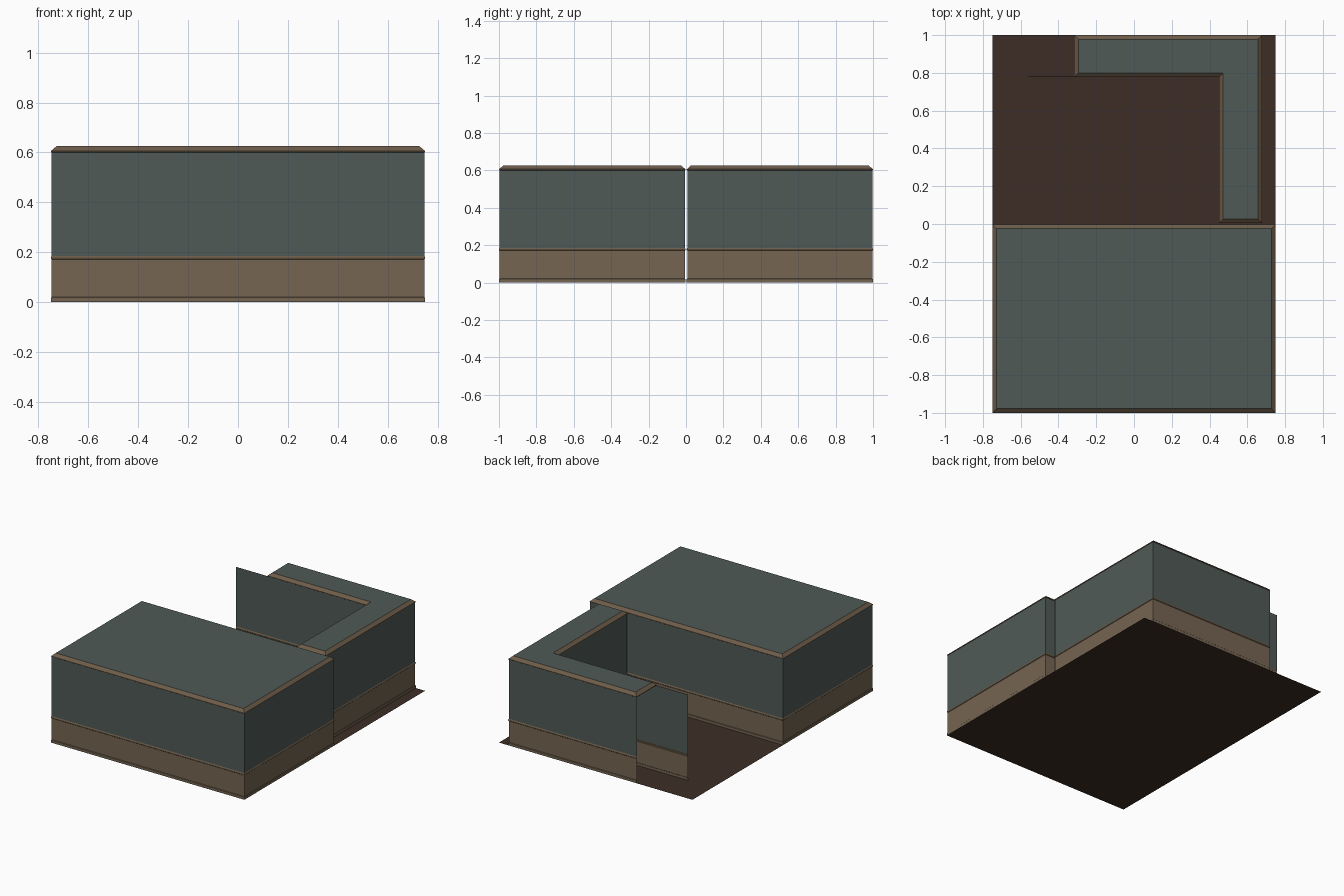
import bpy
from mathutils import Vector

if "Cube" in bpy.data.objects:
    bpy.data.objects.remove(bpy.data.objects["Cube"])


def material(name, rgb):
    m = bpy.data.materials.new(name)
    m.diffuse_color = (*rgb, 1.0)
    m.use_nodes = True
    m.node_tree.nodes["Principled BSDF"].inputs["Base Color"].default_value = m.diffuse_color
    return m


TEAL = material("teal plaster", (0.078, 0.102, 0.093))
WOOD = material("brown wainscot", (0.178, 0.13, 0.084))
TRIM = material("brown trim", (0.15, 0.105, 0.066))
FLOOR = material("dark floor", (0.047, 0.027, 0.019))
MATS = [TEAL, WOOD, TRIM, FLOOR]


def make(name, verts, faces, mats):
    mesh = bpy.data.meshes.new(name)
    mesh.from_pydata(verts, [], faces)
    for m in MATS:
        mesh.materials.append(m)
    for poly, m in zip(mesh.polygons, mats):
        poly.material_index = MATS.index(m)
    obj = bpy.data.objects.new(name, mesh)
    bpy.context.collection.objects.link(obj)
    return obj


def mitres(path, closed):
    """Outward mitre vectors of a counter-clockwise path."""
    pts = [Vector(p) for p in path]
    n = len(pts)
    count = n if closed else n - 1
    norms = []
    for i in range(count):
        d = (pts[(i + 1) % n] - pts[i]).normalized()
        norms.append(Vector((d.y, -d.x)))
    out = []
    for i in range(n):
        if not closed and i in (0, n - 1):
            out.append(norms[0] if i == 0 else norms[-1])
        else:
            out.append(norms[i - 1] + norms[i])  # right-angled corners
    return pts, out


def sweep(name, path, closed, profile, seg_mats, cap=None):
    """Sweep a profile of (outward offset, height) along a plan path."""
    pts, mit = mitres(path, closed)
    n, k = len(pts), len(profile)
    verts = [(*(p + m * off), z) for p, m in zip(pts, mit) for off, z in profile]
    faces, mats = [], []
    for i in range(n if closed else n - 1):
        j = (i + 1) % n
        for s in range(k - 1):
            faces.append((i * k + s, j * k + s, j * k + s + 1, i * k + s + 1))
            mats.append(seg_mats[s])
    if cap:
        faces.append(tuple(i * k + k - 1 for i in range(n)))
        mats.append(cap)
    return make(name, verts, faces, mats)


# Wall section: baseboard, wainscot, chair rail, plaster
WALL = [(0, 0), (0, 0.018), (-0.003, 0.021), (-0.003, 0.17),
        (0, 0.173), (0, 0.18), (-0.003, 0.185), (-0.003, 0.602)]
WALL_MATS = [WOOD, WOOD, WOOD, TRIM, TRIM, TRIM, TEAL]

# Crown section: small lip and two sloped steps up to the flat top
CROWN = [(-0.003, 0.6), (0, 0.602), (0, 0.606), (-0.012, 0.616), (-0.022, 0.625)]
CROWN_MATS = [TRIM] * 4

# Front block
block = [(-0.75, -1), (0.75, -1), (0.75, -0.003), (-0.75, -0.003)]
sweep("block_walls", block, True, WALL, WALL_MATS)
sweep("block_top", block, True, CROWN, CROWN_MATS, TEAL)

# L-shaped rear wall: open at the left, with its inner sheet running on past it
corner = [(0.45, 0.777), (0.45, 0.004), (0.678, 0.004), (0.678, 1), (-0.317, 1)]
sweep("corner_walls", [(-0.56, 0.777)] + corner, False, WALL, WALL_MATS)
sweep("corner_top", [(-0.317, 0.777)] + corner, True, CROWN, CROWN_MATS, TEAL)

# Floor
make("floor", [(-0.75, -1, 0), (0.75, -1, 0), (0.75, 1, 0), (-0.75, 1, 0)],
     [(0, 1, 2, 3)], [FLOOR])
